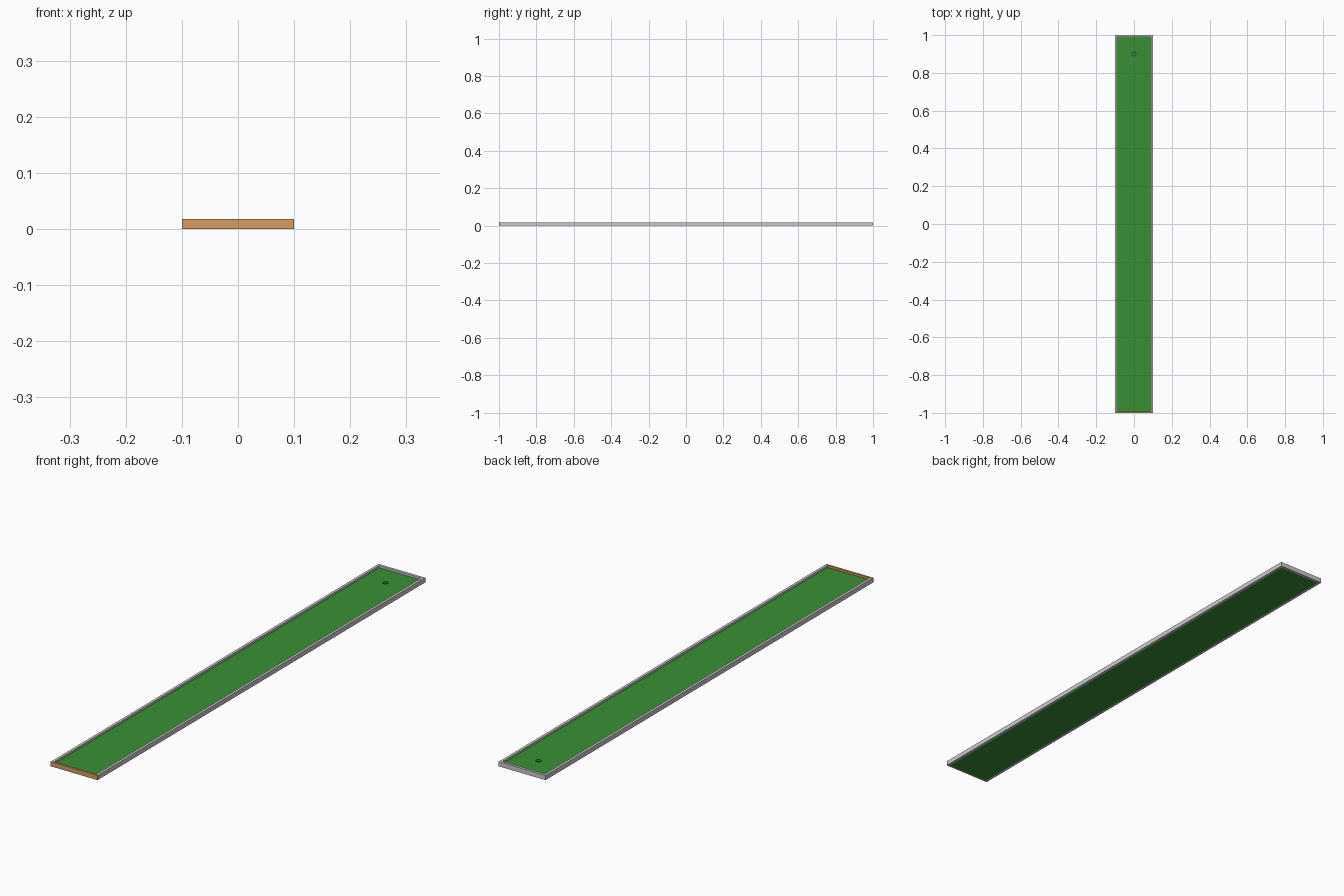
import bpy, bmesh

if "Cube" in bpy.data.objects:
    bpy.data.objects.remove(bpy.data.objects["Cube"])

W, L, H = 0.2, 2.0, 0.018      # overall size
T = 0.01                       # side and back rail thickness
TF = 0.008                     # front board thickness
FLOOR = 0.01                   # height of the putting surface
HOLE_Y, HOLE_R, SIDES = 0.90, 0.01, 24


def material(name, rgb):
    m = bpy.data.materials.new(name)
    m.diffuse_color = (*rgb, 1)
    m.use_nodes = True
    m.node_tree.nodes["Principled BSDF"].inputs["Base Color"].default_value = m.diffuse_color
    return m


def add_object(name, bm, mat=None):
    bmesh.ops.recalc_face_normals(bm, faces=bm.faces)
    me = bpy.data.meshes.new(name)
    bm.to_mesh(me)
    bm.free()
    ob = bpy.data.objects.new(name, me)
    bpy.context.collection.objects.link(ob)
    if mat:
        me.materials.append(mat)
    return ob


def box(name, lo, hi, mat=None):
    bm = bmesh.new()
    bmesh.ops.create_cube(bm, size=1)
    for v in bm.verts:
        v.co = [l if c < 0 else h for c, l, h in zip(v.co, lo, hi)]
    return add_object(name, bm, mat)


green = material("turf_green", (0.04, 0.28, 0.035))
wood = material("wood", (0.68, 0.34, 0.12))

# Putting surface with a shallow round cup
turf = box("putting_surface", (-W/2 + T, -L/2 + TF, 0), (W/2 - T, L/2 - T, FLOOR), green)
bm = bmesh.new()
bmesh.ops.create_cone(bm, cap_ends=True, segments=SIDES, radius1=HOLE_R, radius2=HOLE_R, depth=0.016)
bmesh.ops.translate(bm, verts=bm.verts, vec=(0, HOLE_Y, FLOOR))
cutter = add_object("cup_cutter", bm, green)
cutter.hide_render = True
cutter.hide_viewport = True
cut = turf.modifiers.new("cup", 'BOOLEAN')
cut.operation = 'DIFFERENCE'
cut.solver = 'EXACT'
cut.object = cutter

# Grey rails along both sides and the back
for side, s in (("left", -1), ("right", 1)):
    xs = sorted((s * W/2, s * (W/2 - T)))
    box(side + "_rail", (xs[0], -L/2 + TF, 0), (xs[1], L/2, H))
box("back_rail", (-W/2 + T, L/2 - T, 0), (W/2 - T, L/2, H))

# Wooden board across the front
box("front_board", (-W/2, -L/2, 0), (W/2, -L/2 + TF, H), wood)
